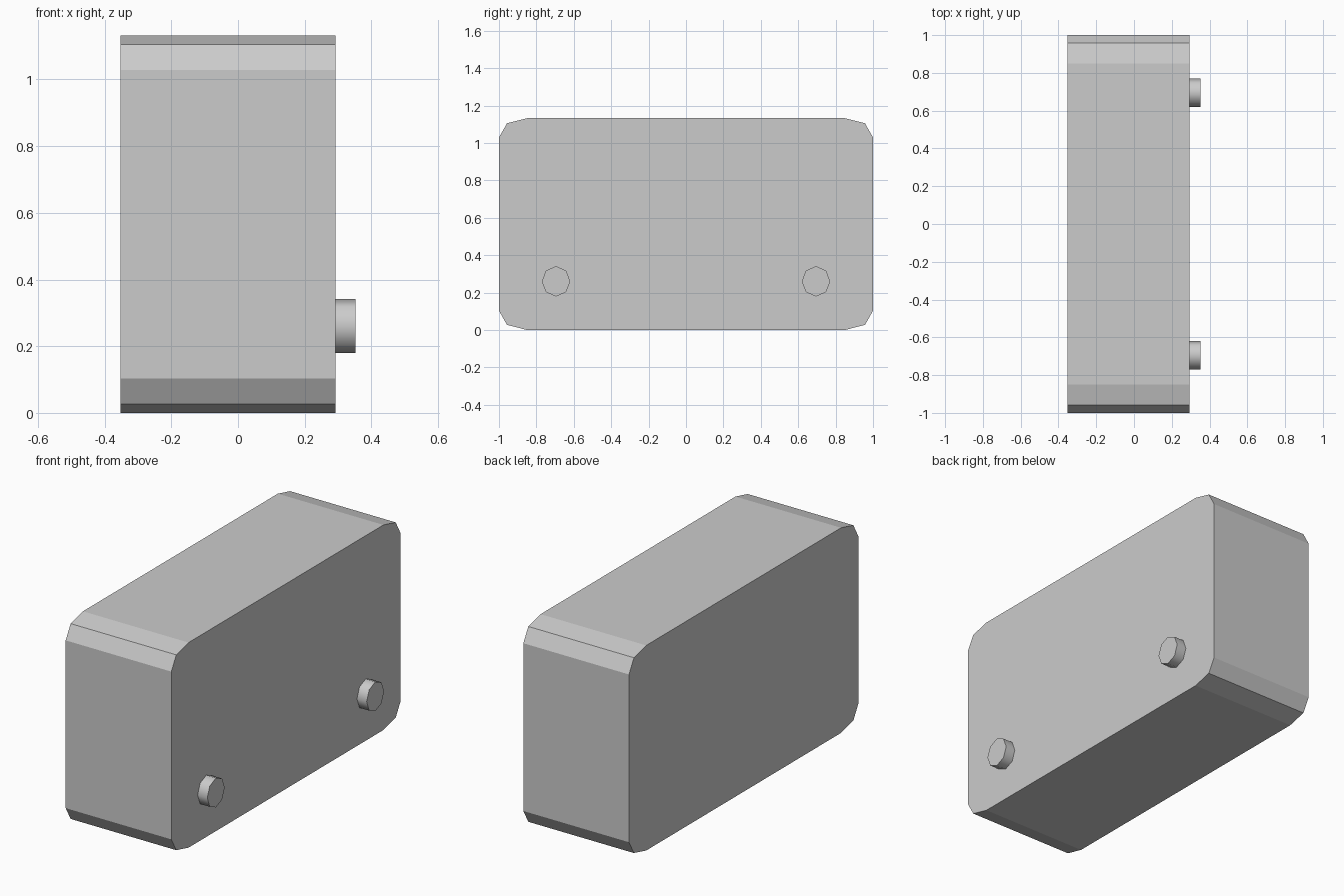
import bpy, bmesh
from math import radians

if "Cube" in bpy.data.objects:
    bpy.data.objects.remove(bpy.data.objects["Cube"])

BACK, FRONT = -0.352, 0.293   # extent of the case along x
HEIGHT = 1.132

# Case: chamfered rectangle in the y-z plane, extruded along x
corner = [(1.0, 0.103), (0.957, 0.027), (0.85, 0.0)]
right = corner[::-1] + [(y, HEIGHT - z) for y, z in corner]
profile = right + [(-y, z) for y, z in reversed(right)]

bm = bmesh.new()
face = bm.faces.new([bm.verts.new((BACK, y, z)) for y, z in profile])
ext = bmesh.ops.extrude_face_region(bm, geom=[face], use_keep_orig=True)
moved = [v for v in ext["geom"] if isinstance(v, bmesh.types.BMVert)]
bmesh.ops.translate(bm, verts=moved, vec=(FRONT - BACK, 0, 0))
bmesh.ops.recalc_face_normals(bm, faces=bm.faces)
mesh = bpy.data.meshes.new("case")
bm.to_mesh(mesh)
bm.free()
bpy.context.collection.objects.link(bpy.data.objects.new("case", mesh))

# Knobs: two eight-sided pegs low on the +x side
TIP = 0.352
for name, y in (("knob_front", -0.695), ("knob_back", 0.695)):
    bpy.ops.mesh.primitive_cylinder_add(
        vertices=8, radius=1, depth=TIP - FRONT,
        location=((FRONT + TIP) / 2, y, 0.26), rotation=(0, radians(90), 0))
    knob = bpy.context.object
    knob.name = name
    knob.scale = (0.081, 0.076, 1)
    bpy.ops.object.transform_apply(location=False, rotation=True, scale=True)
    bpy.ops.object.shade_smooth_by_angle(angle=radians(60))
